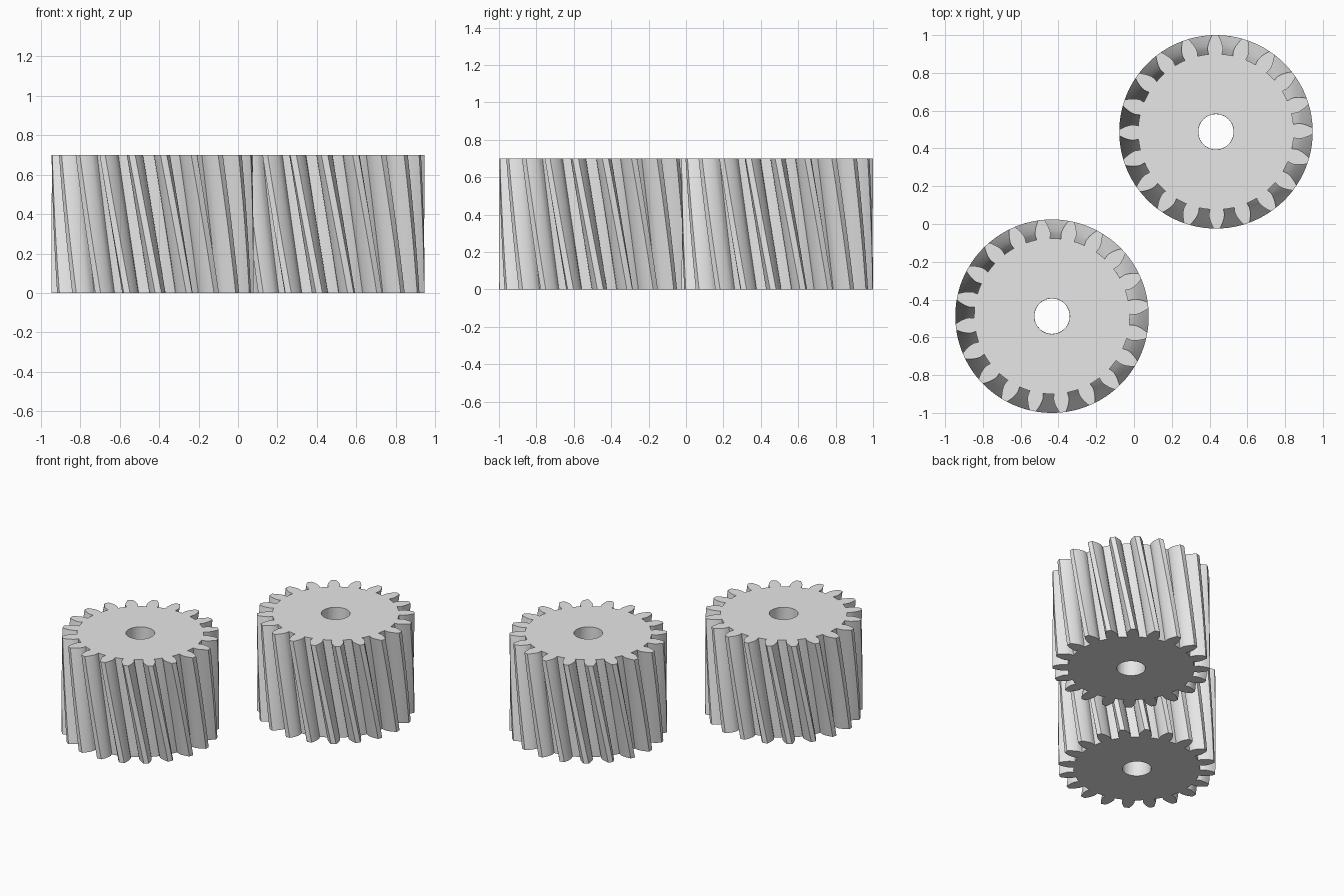
import bpy, bmesh, math

if "Cube" in bpy.data.objects:
    bpy.data.objects.remove(bpy.data.objects["Cube"])

TEETH, HEIGHT, LAYERS = 20, 0.70, 14
TIP_R, ROOT_R, BASE_R, BORE_R = 0.512, 0.412, 0.4374, 0.094
TWIST = math.radians(15)          # helix turn from top to bottom
PITCH = 2 * math.pi / TEETH

steel = bpy.data.materials.new("plain grey")
steel.diffuse_color = (0.8, 0.8, 0.8, 1)
steel.use_nodes = True
steel.node_tree.nodes["Principled BSDF"].inputs["Base Color"].default_value = steel.diffuse_color


def half_angle(r):
    """Half the angular width of a tooth at radius r (involute flank)."""
    if r <= BASE_R:
        t = (r - ROOT_R) / (BASE_R - ROOT_R)
        return math.radians(4.95 + 0.4 * t)
    a = math.acos(BASE_R / r)
    return math.radians(5.35) - (math.tan(a) - a)


# One tooth outline, then two points along the gap floor
radii = [ROOT_R, BASE_R, 0.452, 0.468, 0.484, 0.498, TIP_R]
tooth = [(r, -half_angle(r)) for r in radii] + [(TIP_R, 0)]
tooth += [(r, half_angle(r)) for r in reversed(radii)]
n_tooth = len(tooth)
edge = half_angle(ROOT_R)
gap = PITCH - 2 * edge
pitch_outline = tooth + [(ROOT_R, edge + gap * f) for f in (1 / 3, 2 / 3)]
n_pitch = len(pitch_outline)
root_ids = [0, n_tooth - 1, n_tooth, n_tooth + 1]


def helical_gear(name, x, y, phase):
    bm = bmesh.new()

    def ring(points, z, turn):
        return [bm.verts.new((r * math.cos(a + turn), r * math.sin(a + turn), z))
                for r, a in points]

    def bridge(lower, upper):
        n = len(lower)
        for i in range(n):
            j = (i + 1) % n
            bm.faces.new((lower[i], lower[j], upper[j], upper[i]))

    outline = [(r, a + k * PITCH) for k in range(TEETH) for r, a in pitch_outline]
    bore = [(BORE_R, k * PITCH + pitch_outline[i][1])
            for k in range(TEETH) for i in root_ids]

    # Twisted toothed wall
    rings = []
    for s in range(LAYERS + 1):
        t = s / LAYERS
        rings.append(ring(outline, HEIGHT * t, phase + TWIST * (1 - t)))
    for lower, upper in zip(rings, rings[1:]):
        bridge(lower, upper)

    # Flat ends: one face per tooth and a disc around the bore
    bores = []
    for outer, z, turn in ((rings[0], 0, phase + TWIST), (rings[-1], HEIGHT, phase)):
        inner = ring(bore, z, turn)
        bores.append(inner)
        for k in range(TEETH):
            bm.faces.new(outer[k * n_pitch:k * n_pitch + n_tooth])
        bridge(inner, [outer[k * n_pitch + i] for k in range(TEETH) for i in root_ids])

    # Bore wall
    bridge(bores[0], bores[1])
    bmesh.ops.recalc_face_normals(bm, faces=bm.faces)

    mesh = bpy.data.meshes.new(name)
    bm.to_mesh(mesh)
    bm.free()
    mesh.materials.append(steel)
    obj = bpy.data.objects.new(name, mesh)
    obj.location = (x, y, 0)
    bpy.context.collection.objects.link(obj)
    bpy.ops.object.select_all(action='DESELECT')
    obj.select_set(True)
    bpy.context.view_layer.objects.active = obj
    bpy.ops.object.shade_smooth_by_angle(angle=math.radians(25))


helical_gear("back_gear", 0.434, 0.488, math.radians(0.5))
helical_gear("front_gear", -0.434, -0.488, math.radians(6.4))
